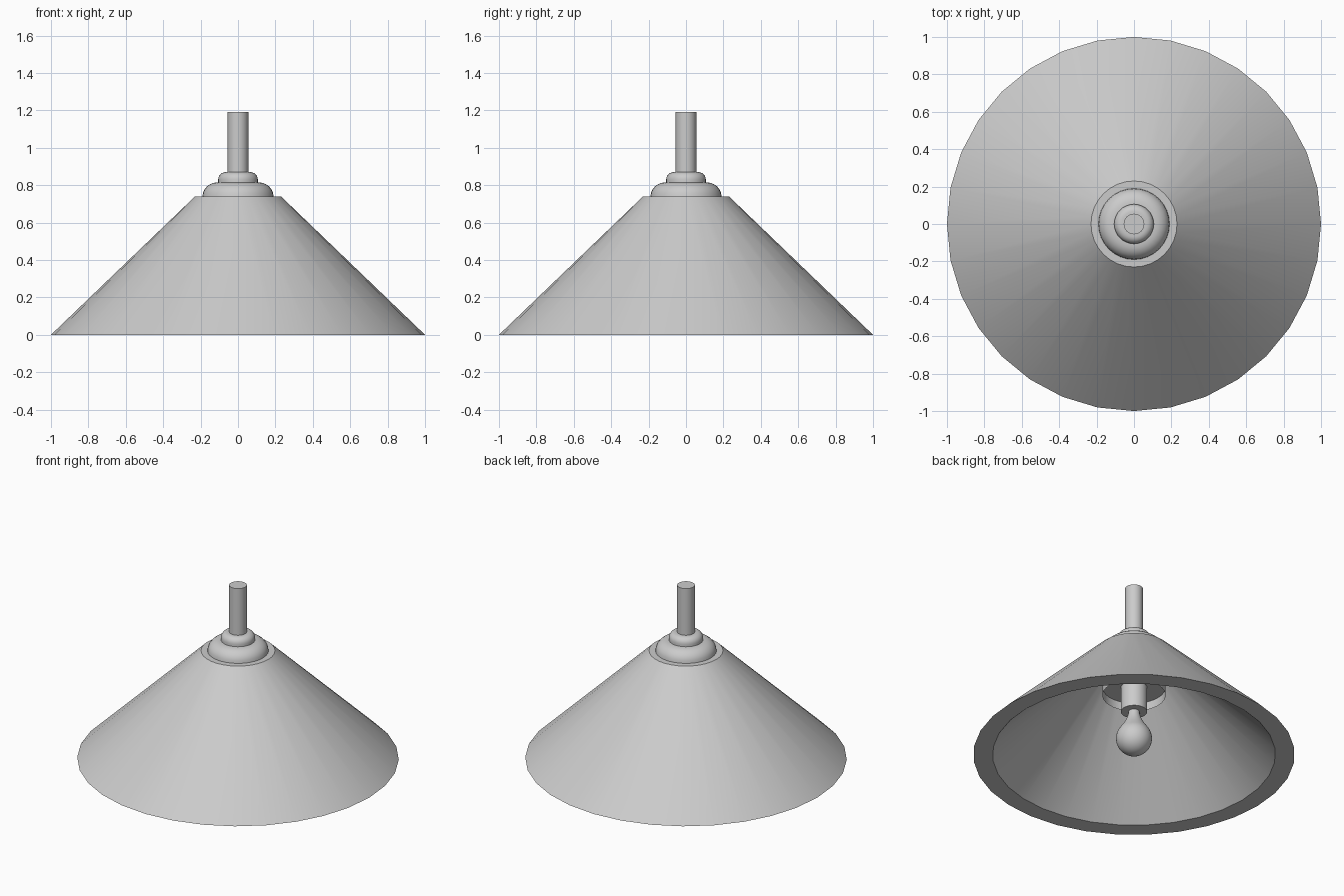
import bpy, bmesh, math

if "Cube" in bpy.data.objects:
    bpy.data.objects.remove(bpy.data.objects["Cube"])


def lathe(name, profile, sides=32, closed=False, smooth=True):
    """Revolve (radius, z) points around the z axis; radius 0 makes a pole."""
    bm = bmesh.new()
    rings = []
    for r, z in profile:
        if r == 0:
            rings.append([bm.verts.new((0, 0, z))] * sides)
        else:
            rings.append([bm.verts.new((r * math.cos(2 * math.pi * i / sides),
                                        r * math.sin(2 * math.pi * i / sides), z))
                          for i in range(sides)])
    pairs = list(zip(rings, rings[1:]))
    if closed:
        pairs.append((rings[-1], rings[0]))
    for a, b in pairs:
        for i in range(sides):
            j = (i + 1) % sides
            quad = list(dict.fromkeys((a[i], a[j], b[j], b[i])))
            if len(quad) > 2:
                bm.faces.new(quad)
    bmesh.ops.recalc_face_normals(bm, faces=bm.faces)
    mesh = bpy.data.meshes.new(name)
    bm.to_mesh(mesh)
    bm.free()
    ob = bpy.data.objects.new(name, mesh)
    bpy.context.collection.objects.link(ob)
    if smooth:
        bpy.ops.object.select_all(action='DESELECT')
        ob.select_set(True)
        bpy.context.view_layer.objects.active = ob
        bpy.ops.object.shade_smooth_by_angle(angle=math.radians(30))
    return ob


def arc(cr, cz, rr, rz, a0, a1, n=6):
    """Elliptical arc of profile points, angles in degrees."""
    return [(cr + rr * math.cos(math.radians(a0 + (a1 - a0) * k / n)),
             cz + rz * math.sin(math.radians(a0 + (a1 - a0) * k / n)))
            for k in range(n + 1)]


# Thick conical shade with flat rim and closed top
lathe("shade", [(0, 0.74), (0.23, 0.74), (1, 0), (0.88, 0), (0.2, 0.66), (0, 0.66)])

# Fitting through the shade: domed above, hollow cup below
lathe("mount_cup", [(0, 0.48), (0.195, 0.48), (0.197, 0.425), (0.197, 0.74)]
      + arc(0.11, 0.74, 0.08, 0.075, 0, 90) + [(0, 0.815)])

# Small upper collar
lathe("collar", [(0, 0.81), (0.106, 0.81)]
      + arc(0.066, 0.83, 0.04, 0.04, 0, 90) + [(0, 0.87)])

# Hanging rod
lathe("rod", [(0, 0.86), (0.055, 0.86), (0.055, 1.19), (0, 1.19)])

# Lamp socket
lathe("socket", [(0, 0.307), (0.082, 0.307), (0.082, 0.5), (0, 0.5)])

# Pear-shaped bulb
lathe("bulb", [(0, 0.003)] + arc(0, 0.115, 0.112, 0.112, -80, 35, 12)
      + [(0.07, 0.21), (0.048, 0.25), (0.036, 0.29), (0.033, 0.33), (0, 0.33)])
